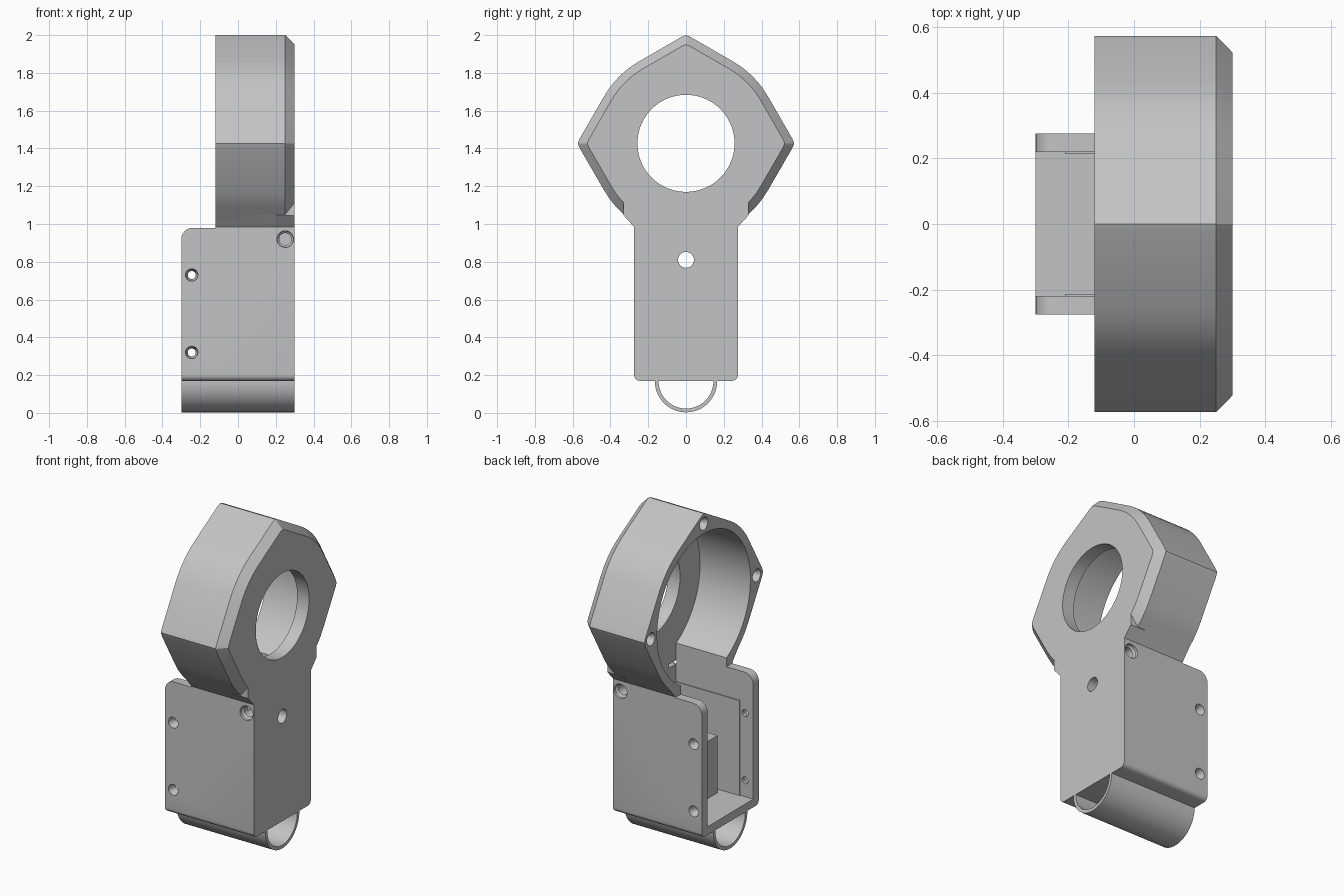
import bpy, bmesh
from math import sin, cos, radians, pi
from mathutils import Matrix

if "Cube" in bpy.data.objects:
    bpy.data.objects.remove(bpy.data.objects["Cube"])

grey = bpy.data.materials.new("plain grey")
grey.use_nodes = True
grey.diffuse_color = (0.55, 0.55, 0.55, 1)
grey.node_tree.nodes["Principled BSDF"].inputs["Base Color"].default_value = (0.55, 0.55, 0.55, 1)

HUB_Z = 1.427      # centre of the round head
FLOOR_X = 0.22     # inner face of the face plate
INNER_Y = 0.22     # inner face of the side walls


def finish(name, bm):
    bmesh.ops.recalc_face_normals(bm, faces=bm.faces)
    mesh = bpy.data.meshes.new(name)
    bm.to_mesh(mesh)
    bm.free()
    ob = bpy.data.objects.new(name, mesh)
    bpy.context.collection.objects.link(ob)
    mesh.materials.append(grey)
    return ob


def loft(name, rings, axis="x"):
    """Skin matching outlines; each ring is (position on axis, 2D points)."""
    bm = bmesh.new()
    loops = []
    for at, pts in rings:
        loops.append([bm.verts.new((at, a, b) if axis == "x" else (a, at, b)) for a, b in pts])
    for low, high in zip(loops, loops[1:]):
        for i in range(len(low)):
            j = (i + 1) % len(low)
            bm.faces.new((low[i], low[j], high[j], high[i]))
    bm.faces.new(loops[0])
    bm.faces.new(loops[-1])
    return finish(name, bm)


def block(name, x, y, z):
    return loft(name, [(x[0], [(y[0], z[0]), (y[1], z[0]), (y[1], z[1]), (y[0], z[1])]),
                       (x[1], [(y[0], z[0]), (y[1], z[0]), (y[1], z[1]), (y[0], z[1])])])


def circle(a, b, r, n):
    return [(a + r * cos(2 * pi * i / n), b + r * sin(2 * pi * i / n)) for i in range(n)]


def lathe_cut(name, axis, a, b, steps, n=32):
    """Round cutter; steps are (position, radius)."""
    return loft(name, [(at, circle(a, b, r, n)) for at, r in steps], axis)


def combine(target, other, operation):
    mod = target.modifiers.new(operation, "BOOLEAN")
    mod.operation = operation
    mod.solver = "EXACT"
    mod.object = other
    bpy.context.view_layer.objects.active = target
    bpy.ops.object.modifier_apply(modifier=mod.name)
    bpy.data.objects.remove(other)


# Box body with rounded rear top corner and rounded lower long edges
corner = [(-0.24 - 0.06 * sin(radians(t)), 0.92 + 0.06 * cos(radians(t))) for t in range(0, 91, 15)]
side = [(0.3, 0.17), (0.3, 0.98)] + corner + [(-0.3, 0.17)]
housing = loft("housing", [(-0.275, side), (0.275, side)], "y")
bm = bmesh.new()
bm.from_mesh(housing.data)
edges = [e for e in bm.edges if all(v.co.z < 0.18 for v in e.verts)
         and abs(e.verts[0].co.x - e.verts[1].co.x) > 0.5]
bmesh.ops.bevel(bm, geom=edges, offset=0.03, segments=5, affect="EDGES", profile=0.5)
bm.to_mesh(housing.data)
bm.free()


# Head outline: a round ring drawn out to three points, with a narrow neck
def head_radius(deg):
    off = min(abs(deg - tip) for tip in (0, 90, 180))
    return 0.5 if off >= 30 else min(0.573, 0.5 / cos(radians(30 - off)))


angles = [-48, -42, -36, 216, 222, 228]
for tip in (0, 90, 180):
    angles += [tip + d for d in (-30, -2.5, 0, 2.5, 30)]
for start in (30, 120):
    angles += [start + d for d in range(5, 30, 5)]
outline = [(head_radius(t) * cos(radians(t)), head_radius(t) * sin(radians(t))) for t in sorted(angles)]
outline += [(-0.275, 0.985 - HUB_Z), (-0.275, 0.9 - HUB_Z), (0.275, 0.9 - HUB_Z), (0.275, 0.985 - HUB_Z)]


def head_ring(scale):
    return [(y * scale, HUB_Z + z * scale) for y, z in outline]


head = loft("head", [(-0.12, head_ring(1)), (0.25, head_ring(1)), (0.3, head_ring(0.912))])
combine(housing, head, "UNION")

# Full-thickness neck between the chamfered head and the face plate
half = [(0.275, 0.9), (0.275, 0.985), (0.33, 1.045), (0.33, 1.12), (0.2, 1.25)]
neck_pts = half + [(-y, z) for y, z in reversed(half)]
combine(housing, loft("neck", [(0.2, neck_pts), (0.3, neck_pts)]), "UNION")

# Hollow head and box, and openings in the face plate
cutters = [
    lathe_cut("bore", "x", 0, HUB_Z, [(-0.5, 0.45), (FLOOR_X, 0.45)], 96),
    block("channel", (-0.5, FLOOR_X), (-INNER_Y, INNER_Y), (0.22, 1.2)),
    lathe_cut("eye", "x", 0, HUB_Z, [(0.1, 0.257), (0.5, 0.257)], 72),
    lathe_cut("small_hole", "x", 0, 0.81, [(0.1, 0.042), (0.5, 0.042)]),
]
# Screw holes at the head points
for t in (0, 90, 180):
    cutters.append(lathe_cut("head_screw", "x", 0.51 * cos(radians(t)), HUB_Z + 0.51 * sin(radians(t)),
                             [(-0.13, 0.04), (-0.11, 0.038), (-0.09, 0.026), (0.08, 0.026)], 24))
# Countersunk holes in both side walls
for s in (-1, 1):
    for z in (0.32, 0.73):
        cutters.append(lathe_cut("wall_screw", "y", -0.245, z,
                                 [(s * 0.29, 0.033), (s * 0.26, 0.033), (s * 0.24, 0.021), (s * 0.19, 0.021)], 24))
    cutters.append(lathe_cut("plate_screw", "y", 0.25, 0.92,
                             [(s * 0.29, 0.045), (s * 0.26, 0.043), (s * 0.25, 0.032), (s * 0.15, 0.032)], 24))
for c in cutters:
    combine(housing, c, "DIFFERENCE")

# Thin liners on the lower part of the side walls, behind the screws
liners = []
for s, name in ((1, "left_liner"), (-1, "right_liner")):
    y = sorted((s * 0.214, s * 0.221))
    liners.append(block(name, (-0.21, FLOOR_X), y, (0.22, 0.8)))

# Inner mounting block
block("inner_block", (-0.09, FLOOR_X + 0.01), (-0.176, 0.176), (0.21, 0.57))

# Half tube under the box
arc = [radians(t) for t in range(180, 361, 5)]
outer = [(0.165 * cos(t), 0.168 + 0.165 * sin(t)) for t in arc]
inner = [(0.145 * cos(t), 0.168 + 0.145 * sin(t)) for t in reversed(arc)]
tube = outer + [(0.165, 0.18), (0.145, 0.18)] + inner + [(-0.145, 0.18), (-0.165, 0.18)]
tube_ob = loft("lower_tube", [(-0.299, tube), (0.299, tube)])

# Smooth curved walls, keep hard edges
for ob in (housing, tube_ob):
    bpy.ops.object.select_all(action="DESELECT")
    ob.select_set(True)
    bpy.context.view_layer.objects.active = ob
    bpy.ops.object.shade_smooth_by_angle(angle=radians(31))
